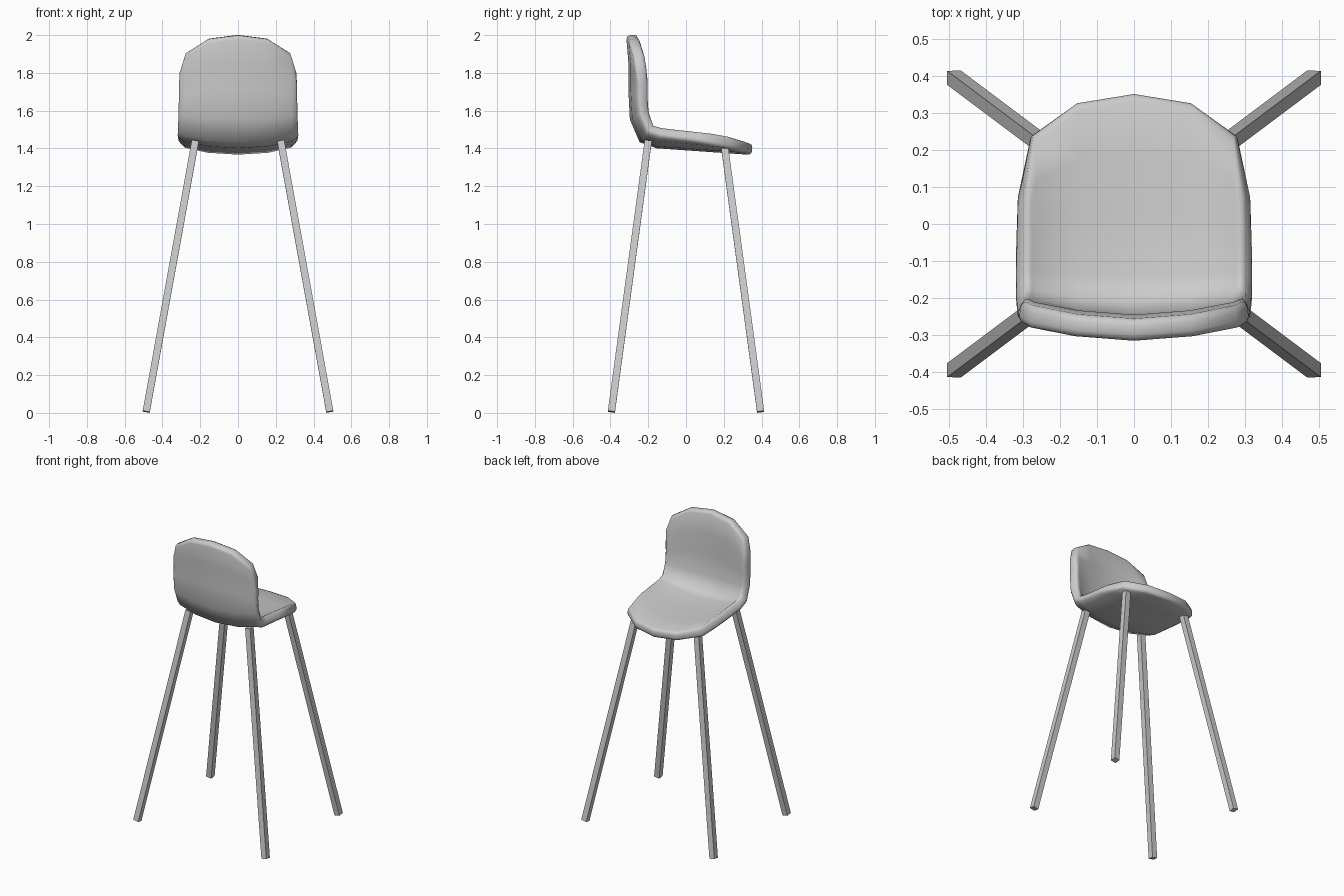
import bpy, bmesh
from mathutils import Vector

if "Cube" in bpy.data.objects:
    bpy.data.objects.remove(bpy.data.objects["Cube"])


def mesh_object(name, bm):
    me = bpy.data.meshes.new(name)
    bm.to_mesh(me)
    bm.free()
    ob = bpy.data.objects.new(name, me)
    bpy.context.collection.objects.link(ob)
    return ob


def column(x, front, top, dy, dz):
    """Mid-surface strip running from the seat's front edge up to the back's top."""
    pts = []
    for k in range(4):
        y = front + (-0.15 + dy * 0.3 - front) * k / 3
        pts.append((x, y, 1.42 - 0.07 * y + dz * (0.8 + 0.07 * k)))
    pts.append((x, -0.225 + dy * 0.75, 1.455 + dz * 0.9))
    low = 1.56 + dz * 0.5
    pts.append((x, -0.268 + dy, low))
    for k in (1, 2, 3):
        pts.append((x, -0.275 + dy - 0.004 * k * (k == 3), low + (top - low) * k / 3))
    return pts


# Seat shell: dished seat curving up into the back
half = [(0.0, 0.35, 2.0, 0.0, 0.0),
        (0.155, 0.325, 1.98, 0.012, 0.01),
        (0.275, 0.238, 1.905, 0.035, 0.035),
        (0.308, 0.055, 1.80, 0.05, 0.062)]
cols = [(-c[0], *c[1:]) for c in reversed(half[1:])] + half
bm = bmesh.new()
grid = [[bm.verts.new(p) for p in column(*c)] for c in cols]
for a, b in zip(grid, grid[1:]):
    for k in range(len(a) - 1):
        bm.faces.new((a[k], b[k], b[k + 1], a[k + 1])).smooth = True
bmesh.ops.recalc_face_normals(bm, faces=bm.faces)
seat = mesh_object("seat_shell", bm)
sol = seat.modifiers.new("thickness", 'SOLIDIFY')
sol.thickness = 0.06
sol.offset = 0
bev = seat.modifiers.new("rounded_rim", 'BEVEL')
bev.width = 0.022
bev.segments = 2
bev.limit_method = 'ANGLE'
bev.angle_limit = 1.05


# Legs: splayed square bars
def leg(name, sx, sy, top_z):
    foot = Vector((sx * 0.486, sy * 0.395, 0.006))
    axis = (Vector((sx * 0.226, sy * 0.2, 1.44)) - foot).normalized()
    length = (top_z - foot.z) / axis.z
    bm = bmesh.new()
    bmesh.ops.create_cube(bm, size=1)
    bmesh.ops.translate(bm, verts=bm.verts, vec=(0, 0, 0.5))
    bmesh.ops.scale(bm, verts=bm.verts, vec=(0.038, 0.038, length))
    ob = mesh_object(name, bm)
    ob.location = foot
    ob.rotation_mode = 'QUATERNION'
    ob.rotation_quaternion = Vector((0, 0, 1)).rotation_difference(axis)


for sy, row, z in ((-1, "front", 1.44), (1, "rear", 1.405)):
    for sx, side in ((-1, "left"), (1, "right")):
        leg(f"{row}_{side}_leg", sx, sy, z)
